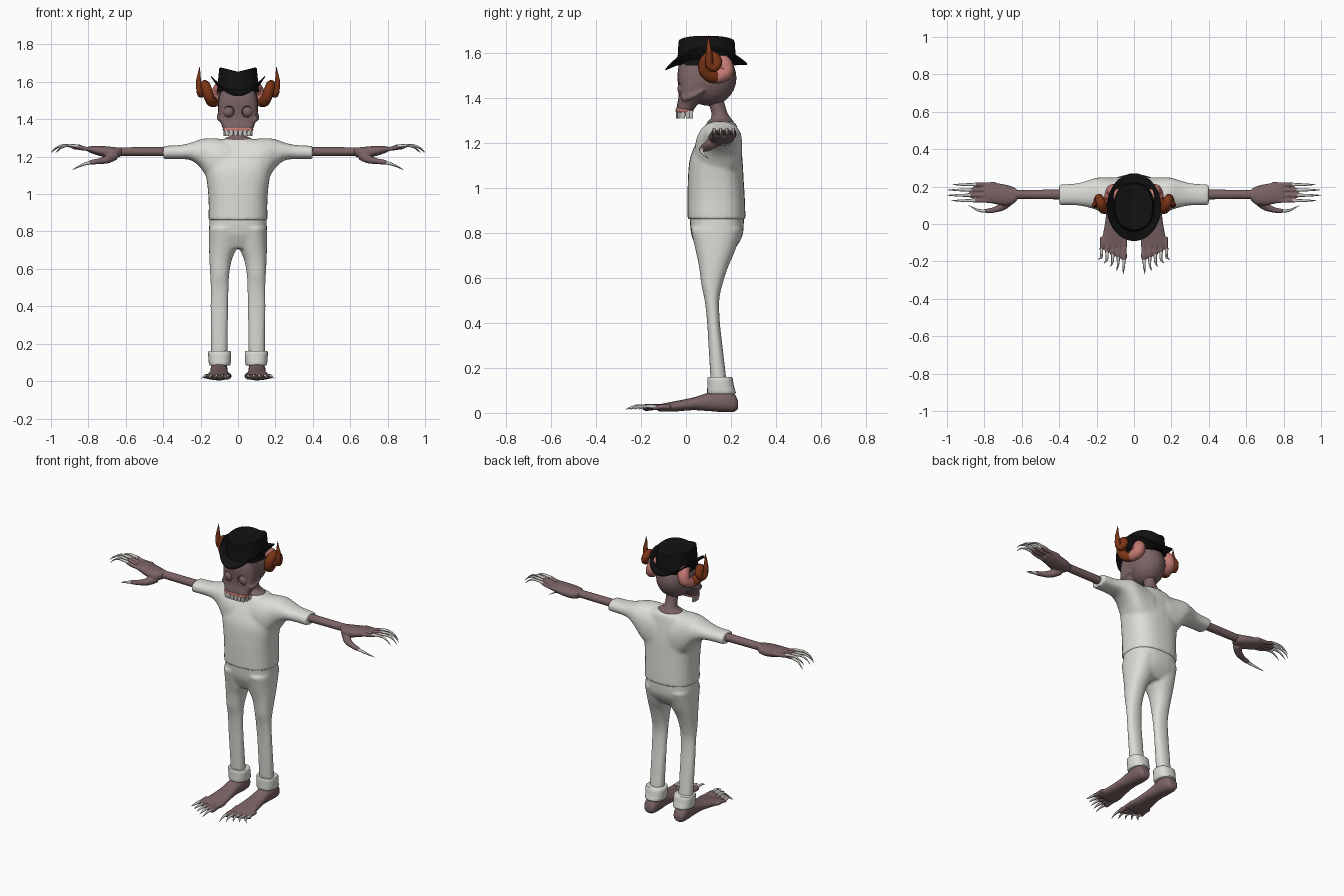
import bpy, bmesh, math
from mathutils import Vector


def material(name, rgb):
    m = bpy.data.materials.new(name)
    m.diffuse_color = (*rgb, 1)
    return m


SKIN = material("mauve skin", (0.2, 0.125, 0.13))
CLOTH = material("off white cloth", (0.72, 0.72, 0.68))
BLACK = material("black felt", (0.006, 0.006, 0.006))
HORN = material("brown horn", (0.2, 0.035, 0.008))
PINK = material("pink flesh", (0.55, 0.19, 0.17))
BONE = material("tooth and claw", (0.6, 0.59, 0.55))


def spline(rows, steps=4):
    """Catmull-Rom resampling of rows of numbers."""
    out = []
    for i in range(len(rows) - 1):
        p = [rows[max(0, min(len(rows) - 1, i + k))] for k in (-1, 0, 1, 2)]
        for s in range(steps):
            t = s / steps
            out.append([b + 0.5 * t * (c - a + t * (2*a - 5*b + 4*c - d + t * (3*(b - c) + d - a)))
                        for a, b, c, d in zip(*p)])
    return out + [list(rows[-1])]


def skin_rings(rings):
    """Closed surface through equal rings of points."""
    n = len(rings[0])
    faces = [(i*n + j, i*n + (j+1) % n, (i+1)*n + (j+1) % n, (i+1)*n + j)
             for i in range(len(rings) - 1) for j in range(n)]
    faces += [tuple(range(n)), tuple(range((len(rings)-1)*n, len(rings)*n))]
    return [p for r in rings for p in r], faces


def loft(axis, rows, p=2.3, n=28, steps=4):
    """Rows are (position on axis, min a, max a, min b, max b)."""
    rings = []
    for t, a0, a1, b0, b1 in spline(rows, steps):
        ring = []
        for j in range(n):
            c, s = math.cos(2*math.pi*j/n), math.sin(2*math.pi*j/n)
            a = (a0+a1)/2 + (a1-a0)/2 * math.copysign(abs(c)**(2/p), c)
            b = (b0+b1)/2 + (b1-b0)/2 * math.copysign(abs(s)**(2/p), s)
            ring.append({'x': (t, a, b), 'y': (a, t, b), 'z': (a, b, t)}[axis])
        rings.append(ring)
    return skin_rings(rings)


def tube(rows, n=12, steps=4):
    """Rows are (x, y, z, radius)."""
    pts = spline(rows, steps)
    rings, side = [], None
    for i, q in enumerate(pts):
        d = (Vector(pts[min(i+1, len(pts)-1)][:3]) - Vector(pts[max(i-1, 0)][:3])).normalized()
        side = d.orthogonal() if side is None else side - d * side.dot(d)
        side.normalize()
        up = d.cross(side)
        rings.append([tuple(Vector(q[:3]) + max(q[3], 0.0005) * (
            side*math.cos(2*math.pi*j/n) + up*math.sin(2*math.pi*j/n))) for j in range(n)])
    return skin_rings(rings)


def ball(c, r, n=24):
    rings = [[(c[0] + r[0]*math.sin(v)*math.cos(2*math.pi*j/n),
               c[1] + r[1]*math.sin(v)*math.sin(2*math.pi*j/n), c[2] + r[2]*math.cos(v))
              for j in range(n)] for v in [0.03 + i*(math.pi-0.06)/14 for i in range(15)]]
    return skin_rings(rings)


def make(name, mat, pieces, mirror=False, voxel=0, smooth=0, cutter=None, angle=45):
    """One object from pieces, optionally mirrored, fused, smoothed and cut."""
    bm = bmesh.new()
    for sx in ((1, -1) if mirror else (1,)):
        for verts, faces in pieces:
            vs = [bm.verts.new((v[0]*sx, v[1], v[2])) for v in verts]
            for f in faces:
                bm.faces.new([vs[i] for i in f])
    bmesh.ops.recalc_face_normals(bm, faces=bm.faces)
    me = bpy.data.meshes.new(name)
    bm.to_mesh(me)
    bm.free()
    me.materials.append(mat)
    ob = bpy.data.objects.new(name, me)
    bpy.context.collection.objects.link(ob)
    bpy.ops.object.select_all(action='DESELECT')
    bpy.context.view_layer.objects.active = ob
    ob.select_set(True)
    if voxel:
        m = ob.modifiers.new("fuse", 'REMESH')
        m.mode, m.voxel_size = 'VOXEL', voxel
    if smooth:
        m = ob.modifiers.new("soften", 'SMOOTH')
        m.iterations = smooth
    if cutter:
        m = ob.modifiers.new("cut", 'BOOLEAN')
        m.operation, m.object = 'DIFFERENCE', cutter
    for m in list(ob.modifiers):
        bpy.ops.object.modifier_apply(modifier=m.name)
    bpy.ops.object.shade_smooth_by_angle(angle=math.radians(angle))
    return ob


# shirt: torso and flared sleeves fused
torso = loft('z', [(0.86, -.158, .158, .007, .265), (0.95, -.157, .157, .007, .262),
                   (1.03, -.162, .162, .008, .257), (1.12, -.175, .175, .015, .252),
                   (1.18, -.18, .18, .035, .245), (1.24, -.165, .165, .065, .235),
                   (1.28, -.12, .12, .085, .225), (1.295, -.08, .08, .1, .21)], 2.5)
sleeve = loft('x', [(0.05, .04, .25, 1.0, 1.29), (.11, .04, .25, 1.03, 1.297),
                    (.16, .055, .25, 1.08, 1.298), (.2, .075, .247, 1.14, 1.293),
                    (.25, .09, .232, 1.18, 1.275), (.31, .1, .217, 1.187, 1.262),
                    (.4, .1, .212, 1.187, 1.258)])
make("shirt", CLOTH, [torso, sleeve, (([(-v[0], v[1], v[2]) for v in sleeve[0]]), sleeve[1])],
     voxel=0.009, smooth=6)

# trousers: hips and two legs fused
hips = loft('z', [(0.885, -.152, .152, .015, .258), (.8, -.155, .155, .022, .254),
                  (.75, -.152, .152, .04, .232), (.71, -.13, .13, .06, .2)], 2.5)
legs = [loft('z', [(.82, s*.0775-.0775, s*.0775+.0775, .02, .25), (.72, s*.08-.075, s*.08+.075, .043, .218),
                   (.65, s*.093-.06, s*.093+.06, .058, .188), (.57, s*.098-.051, s*.098+.051, .068, .162),
                   (.5, s*.098-.048, s*.098+.048, .083, .148), (.4, s*.1-.047, s*.1+.047, .094, .151),
                   (.3, s*.1-.046, s*.1+.046, .1, .162), (.13, s*.1-.044, s*.1+.044, .11, .182)], 2.3)
        for s in (1, -1)]
make("trousers", CLOTH, [hips] + legs, voxel=0.009, smooth=5)
make("cuff", CLOTH, [loft('z', [(.16, .045, .155, .1, .2), (.155, .037, .16, .095, .207),
                                (.12, .037, .158, .095, .213), (.09, .04, .155, .094, .222),
                                (.084, .045, .15, .1, .215)], 2.4, steps=2)], True)

# feet with toes and claws
foot = loft('y', [(.232, .08, .125, .02, .05), (.215, .065, .14, .005, .085), (.17, .055, .147, .003, .105),
                  (.1, .056, .147, .008, .09), (.03, .05, .152, .012, .068), (-.05, .04, .165, .006, .052),
                  (-.11, .035, .178, .006, .04), (-.125, .045, .17, .01, .034)])
ankle = loft('z', [(.05, .062, .14, .1, .22), (.1, .06, .14, .105, .21), (.14, .065, .135, .115, .185)])
toes, claws = [], []
for i in range(5):
    x, end, r = .05 + .03*i, -.195 + .012*i, .016 - .001*i
    tip = x + .008 + .004*i
    toes.append(tube([(x, -.07, .028, r), (x+.002, -.13, .026, r*.85),
                      (x+.004, end+.015, .024, r), (x+.005, end, .02, r*.5)]))
    claws.append(tube([(x+.004, end+.012, .027, .009), (x+.005, end-.03, .029, .007),
                       (tip, end-.075+.008*i, .015, .001)], 8))
make("foot", SKIN, [foot, ankle] + toes, True, voxel=0.005, smooth=2)
make("toe_claws", BONE, claws, True)

# arms, hands, fingers and finger claws
make("forearm", SKIN, [loft('x', [(.3, .13, .187, 1.2, 1.25), (.4, .132, .184, 1.203, 1.251),
                                  (.64, .134, .182, 1.205, 1.25)], 2)], True)
palm = loft('x', [(.62, .135, .18, 1.206, 1.25), (.65, .105, .2, 1.193, 1.25), (.7, .1, .213, 1.195, 1.255),
                  (.76, .11, .22, 1.21, 1.258), (.8, .12, .215, 1.225, 1.254)])
fingers, claws = [], []
for i in range(4):
    y, end = .125 + .0285*i, (.87, .895, .89, .865)[i]
    fingers.append(tube([(.74, y, 1.237, .015), (.81, y, 1.242, .0115),
                         (end-.02, y, 1.251, .012), (end, y, 1.252, .006)]))
    claws.append(tube([(end-.02, y, 1.255, .009), (end+.04, y, 1.26, .007),
                       (end+.08, y, 1.246, .004), (end+.105, y, 1.222, .001)], 8))
fingers.append(tube([(.66, .13, 1.205, .025), (.7, .095, 1.185, .022), (.75, .075, 1.175, .015),
                     (.785, .07, 1.17, .013), (.8, .07, 1.167, .006)]))
claws.append(tube([(.78, .07, 1.17, .01), (.83, .073, 1.157, .007), (.885, .1, 1.13, .001)], 8))
make("hand", SKIN, [palm] + fingers, True, voxel=0.005, smooth=2)
make("finger_claws", BONE, claws, True)

# neck
make("neck", SKIN, [loft('z', [(1.25, -.09, .09, .085, .215), (1.293, -.076, .076, .095, .212),
                               (1.31, -.045, .045, .11, .2), (1.34, -.035, .035, .112, .182),
                               (1.4, -.035, .035, .09, .165)], 2)])

# skull with eye and nose sockets
cuts = [ball((s*.051, -.045, 1.44), (.034, .035, .034)) for s in (1, -1)]
cuts += [tube([(s*.006, -.05, 1.405, .005), (s*.014, -.05, 1.375, .011)]) for s in (1, -1)]
cutter = make("socket_cutter", SKIN, cuts)
cutter.hide_render = True
face = loft('z', [(1.56, -.09, .09, -.03, .12), (1.5, -.104, .104, -.038, .12), (1.44, -.106, .106, -.034, .1),
                  (1.4, -.1, .1, -.034, .075), (1.37, -.088, .088, -.04, .05), (1.345, -.08, .08, -.043, .032)], 2.8)
cheeks = [tube([(s*.085, -.015, 1.40, .015), (s*.103, .02, 1.405, .011), (s*.1, .08, 1.435, .008)]) for s in (1, -1)]
make("skull", SKIN, [ball((0, .103, 1.49), (.108, .122, .125)), face] + cheeks, voxel=0.006, smooth=2, cutter=cutter)
bpy.data.objects.remove(cutter)
make("eyeball", SKIN, [ball((.051, -.008, 1.44), (.032, .03, .032))], True)

# gums and teeth along the jaw arc
make("gum", PINK, [loft('z', [(1.334, -.076, .076, -.043, .03), (1.345, -.082, .082, -.047, .033),
                              (1.353, -.08, .08, -.044, .03)], 2.8)])
teeth = []
for x, y in [(.012, -.038), (.036, -.037), (.058, -.031), (.07, -.012), (.071, .007), (.068, .023)]:
    w, d = (.011, .007) if x < .06 else (.007, .009)
    teeth.append(loft('z', [(1.345, x-w, x+w, y-d, y+d), (1.325, x-w, x+w, y-d, y+d),
                            (1.31, x-w*.8, x+w*.8, y-d*.8, y+d*.8)], 5, 12, 2))
make("teeth", BONE, teeth, True)

# curled horns on fleshy bases
make("horn_base", PINK, [tube([(.075, .11, 1.56, .03), (.1, .165, 1.56, .034), (.115, .178, 1.515, .034),
                               (.13, .14, 1.495, .031), (.14, .12, 1.495, .02)], 16)], True)
make("horn", HORN, [tube([(.125, .15, 1.497, .026), (.14, .115, 1.495, .029), (.155, .085, 1.52, .028),
                          (.167, .085, 1.56, .027), (.178, .115, 1.585, .025), (.187, .14, 1.562, .022),
                          (.196, .125, 1.535, .02), (.205, .103, 1.55, .017), (.211, .103, 1.6, .014),
                          (.208, .1, 1.64, .008), (.206, .102, 1.68, .001)], 16)], True)

# hat: creased crown and curled brim
crown = loft('z', [(1.545, -.112, .112, -.041, .224), (1.6, -.108, .108, -.036, .22),
                   (1.65, -.102, .102, -.034, .217), (1.668, -.099, .099, -.033, .215),
                   (1.67, -.085, .085, -.02, .2), (1.668, -.05, .05, .02, .16),
                   (1.668, -.01, .01, .07, .11)], 2.2, 32, 2)
crown = ([(x, y, z - (.022*(1 - min(1, abs(x)/.09)) - .006 if z > 1.64 else 0)) for x, y, z in crown[0]], crown[1])
make("hat_crown", BLACK, [crown], angle=35)
brim = []
for t, dz in [(0, 0), (.5, 0), (1, 0), (1, .008), (.5, .01), (0, .012)]:
    ring = []
    for j in range(40):
        c, s = math.cos(math.pi*j/20), math.sin(math.pi*j/20)
        z = 1.548 + .066*t*c*c - (.025*t if s < 0 else 0)*s*s + .012*c*c
        ring.append(((.1 + .045*t)*c, .09 + (.125 + .056*t)*s, z + dz))
    brim.append(ring)
bv, bf = skin_rings(brim)
make("hat_brim", BLACK, [(bv, bf[:-2] + [(200+j, 200+(j+1) % 40, (j+1) % 40, j) for j in range(40)])], angle=35)
